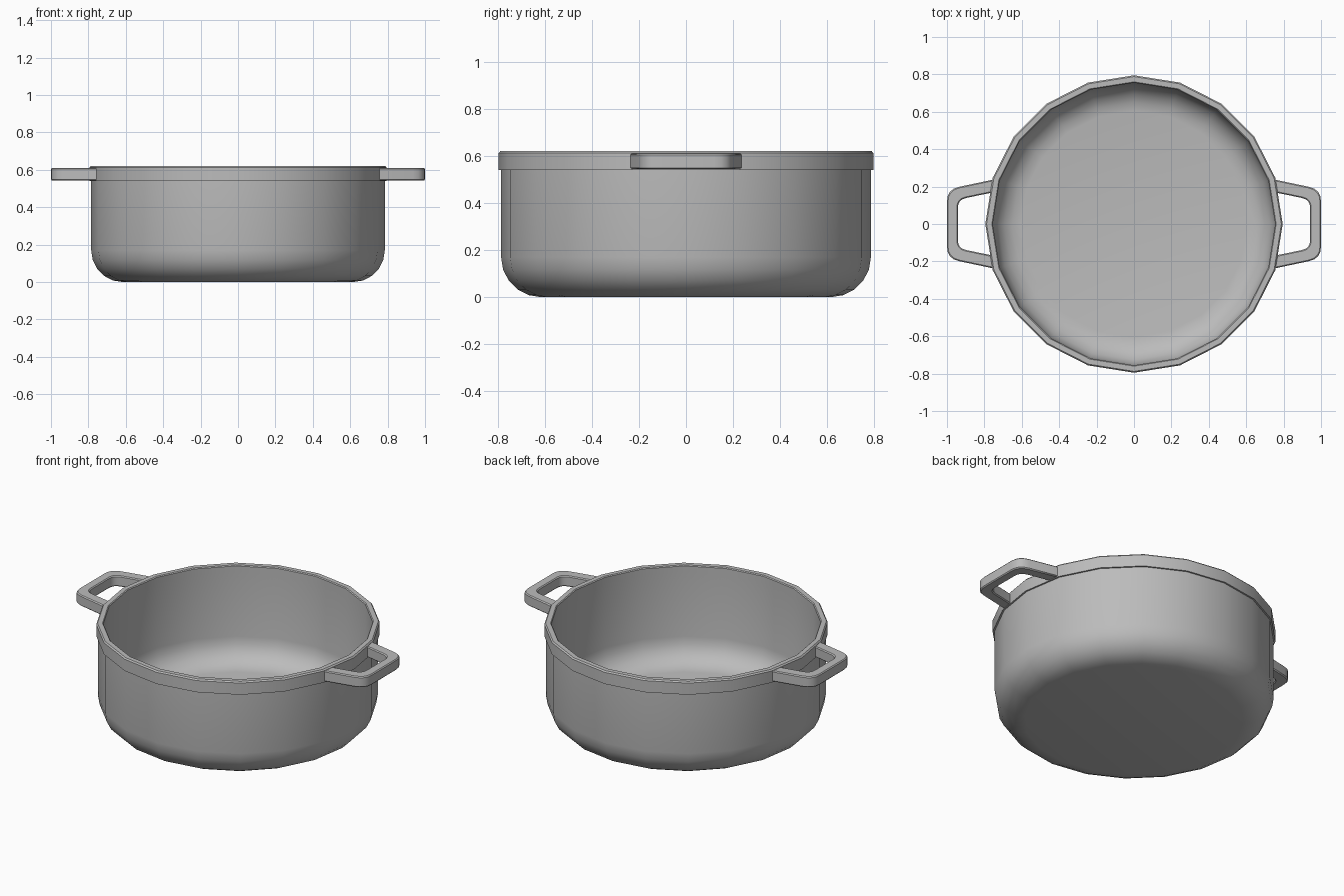
import bpy, bmesh, math
from mathutils import Vector

cube = bpy.data.objects.get("Cube")
if cube:
    bpy.data.objects.remove(cube, do_unlink=True)

SIDES = 20
metal = bpy.data.materials.new("grey metal")
metal.use_nodes = True
GREY = (0.5, 0.5, 0.5, 1)
metal.diffuse_color = GREY
metal.node_tree.nodes["Principled BSDF"].inputs["Base Color"].default_value = GREY


def finish(bm, name, angle):
    """Turn a bmesh into a named, shaded object."""
    bmesh.ops.recalc_face_normals(bm, faces=bm.faces)
    mesh = bpy.data.meshes.new(name)
    bm.to_mesh(mesh)
    bm.free()
    mesh.materials.append(metal)
    obj = bpy.data.objects.new(name, mesh)
    bpy.context.collection.objects.link(obj)
    bpy.ops.object.select_all(action='DESELECT')
    obj.select_set(True)
    bpy.context.view_layer.objects.active = obj
    bpy.ops.object.shade_smooth_by_angle(angle=math.radians(angle))
    return obj


def lathe(name, profile, closed=False):
    """Spin (radius, height) points around z; end rings are capped unless closed."""
    bm = bmesh.new()
    rings = []
    for r, z in profile:
        turns = [2 * math.pi * i / SIDES for i in range(SIDES)]
        rings.append([bm.verts.new((r * math.cos(t), r * math.sin(t), z)) for t in turns])
    pairs = list(zip(rings, rings[1:]))
    if closed:
        pairs.append((rings[-1], rings[0]))
    else:
        bm.faces.new(rings[0])
        bm.faces.new(rings[-1])
    for a, b in pairs:
        for i in range(SIDES):
            j = (i + 1) % SIDES
            bm.faces.new((a[i], a[j], b[j], b[i]))
    return finish(bm, name, 35)


def corner(radius, base, size, steps=5):
    """Rounded bottom corner from the floor up to the wall."""
    arc = [math.pi / 2 * i / steps for i in range(steps + 1)]
    return [(radius - size + size * math.sin(a), base + size - size * math.cos(a)) for a in arc]


# Pot body: outer shell, wall top, inner shell and floor
outer = corner(0.785, 0.0, 0.17)
inner = corner(0.755, 0.03, 0.15)
lathe("pot_body", outer + [(0.785, 0.58), (0.755, 0.58)] + inner[::-1])

# Rim band around the top
lathe("rim", [(0.755, 0.54), (0.795, 0.54), (0.795, 0.612),
              (0.788, 0.62), (0.76, 0.62), (0.755, 0.615)], closed=True)


def round_path(points, radius, steps=4):
    """Replace the interior corners of an open path by curves."""
    pts = [Vector(p) for p in points]
    path = [pts[0]]
    for before, p, after in zip(pts, pts[1:], pts[2:]):
        a = p + (before - p).normalized() * radius
        b = p + (after - p).normalized() * radius
        for i in range(steps + 1):
            t = i / steps
            path.append(a * (1 - t) ** 2 + p * 2 * t * (1 - t) + b * t ** 2)
    return path + [pts[-1]]


def handle(name, side):
    """Flat loop handle with a rounded opening."""
    out = round_path([(0.74, -0.24), (1.0, -0.185), (1.0, 0.185), (0.74, 0.24)], 0.065)
    hole = round_path([(0.74, -0.172), (0.942, -0.13), (0.942, 0.13), (0.74, 0.172)], 0.045)
    bm = bmesh.new()
    rows = [[bm.verts.new((side * p.x, p.y, z)) for p in path]
            for path, z in ((out, 0.543), (out, 0.61), (hole, 0.61), (hole, 0.543))]
    for a, b in zip(rows, rows[1:] + rows[:1]):
        for i in range(len(a) - 1):
            bm.faces.new((a[i], a[i + 1], b[i + 1], b[i]))
    for end in (0, -1):
        bm.faces.new([row[end] for row in rows])
    obj = finish(bm, name, 35)
    bevel = obj.modifiers.new("soft_edges", 'BEVEL')
    bevel.width = 0.006
    bevel.segments = 1
    bevel.limit_method = 'ANGLE'
    bevel.angle_limit = math.radians(50)


for name, side in (("left_handle", 1), ("right_handle", -1)):
    handle(name, side)
